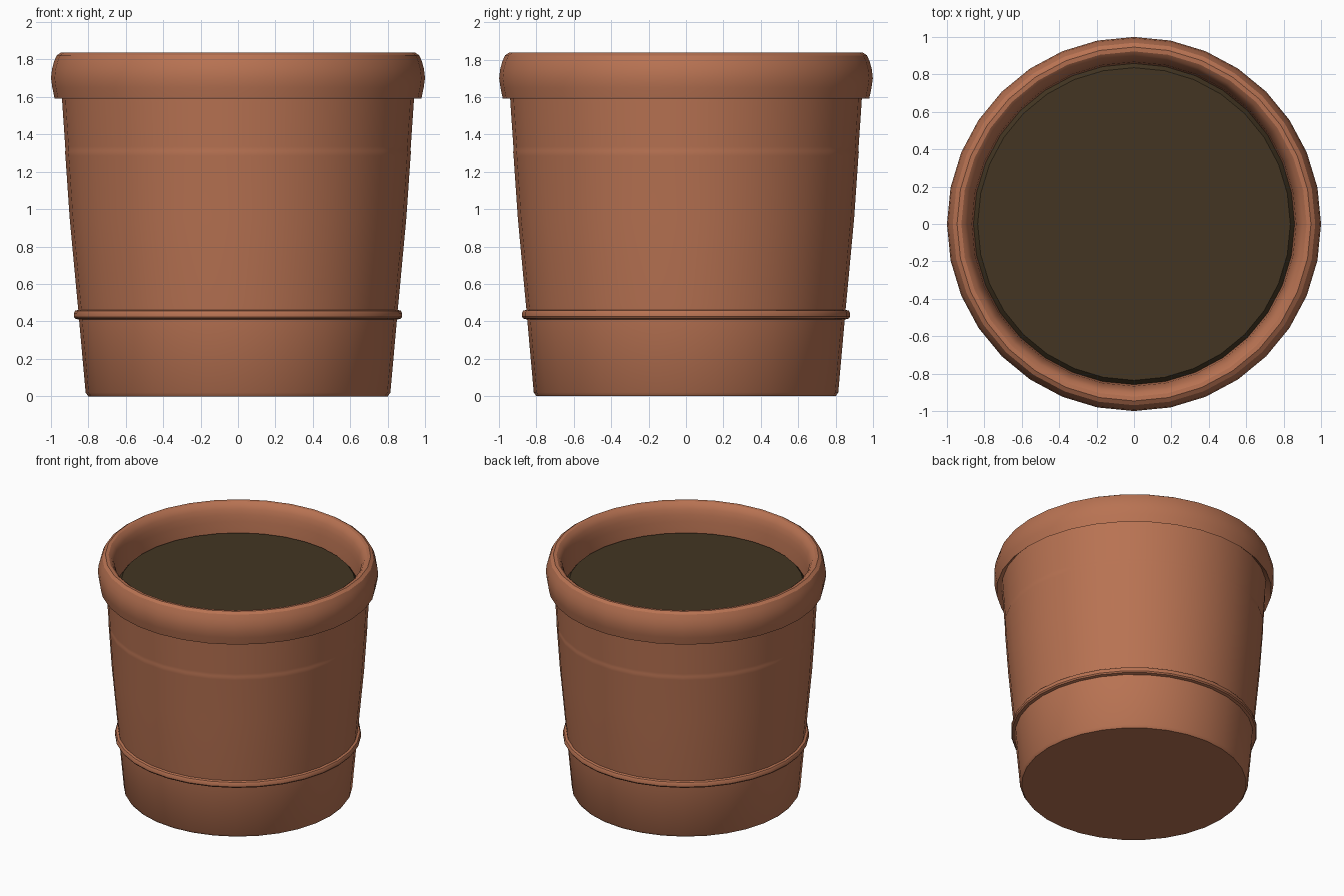
import bpy, bmesh, math

if "Cube" in bpy.data.objects:
    bpy.data.objects.remove(bpy.data.objects["Cube"])

SIDES = 32


def material(name, colour):
    mat = bpy.data.materials.new(name)
    mat.diffuse_color = (*colour, 1.0)
    mat.use_nodes = True
    mat.node_tree.nodes["Principled BSDF"].inputs["Base Color"].default_value = mat.diffuse_color
    return mat


def lathe(name, profile, mat):
    """Turn an (r, z) profile around z; points with r = 0 become poles."""
    bm = bmesh.new()
    rings = []
    for r, z in profile:
        if r == 0:
            rings.append([bm.verts.new((0, 0, z))] * SIDES)
        else:
            angles = [2 * math.pi * i / SIDES for i in range(SIDES)]
            rings.append([bm.verts.new((r * math.cos(a), r * math.sin(a), z))
                          for a in angles])
    for low, high in zip(rings, rings[1:]):
        for i in range(SIDES):
            j = (i + 1) % SIDES
            corners = list(dict.fromkeys((low[i], low[j], high[j], high[i])))
            bm.faces.new(corners)
    bmesh.ops.recalc_face_normals(bm, faces=bm.faces)
    mesh = bpy.data.meshes.new(name)
    bm.to_mesh(mesh)
    bm.free()
    mesh.materials.append(mat)
    obj = bpy.data.objects.new(name, mesh)
    bpy.context.collection.objects.link(obj)
    bpy.ops.object.select_all(action='DESELECT')
    obj.select_set(True)
    bpy.context.view_layer.objects.active = obj
    bpy.ops.object.shade_smooth_by_angle(angle=math.radians(32))
    return obj


terracotta = material("terracotta", (0.48, 0.17, 0.085))
earth = material("dark_earth", (0.056, 0.036, 0.016))

# Pot: base, raised band, tapered wall with a faint step, rolled rim with an
# undercut below it, inside wall and floor
lathe("pot", [
    (0, 0), (0.80, 0), (0.814, 0.02), (0.849, 0.41),
    (0.870, 0.415), (0.877, 0.425), (0.877, 0.445), (0.870, 0.457), (0.853, 0.462),
    (0.857, 0.50), (0.899, 0.95), (0.922, 1.285), (0.924, 1.305), (0.922, 1.315),
    (0.923, 1.335), (0.939, 1.57), (0.942, 1.63),
    (0.980, 1.592), (0.992, 1.65), (0.999, 1.70), (0.993, 1.75), (0.982, 1.79),
    (0.968, 1.822), (0.945, 1.837), (0.922, 1.835), (0.902, 1.82),
    (0.885, 1.79), (0.874, 1.75), (0.866, 1.70), (0.858, 1.60),
    (0.74, 0.10), (0, 0.10),
], terracotta)

# Soil: flat disc with a rounded-down edge
lathe("soil", [
    (0, 1.625), (0.835, 1.625), (0.862, 1.59), (0.84, 1.50), (0, 1.50),
], earth)
